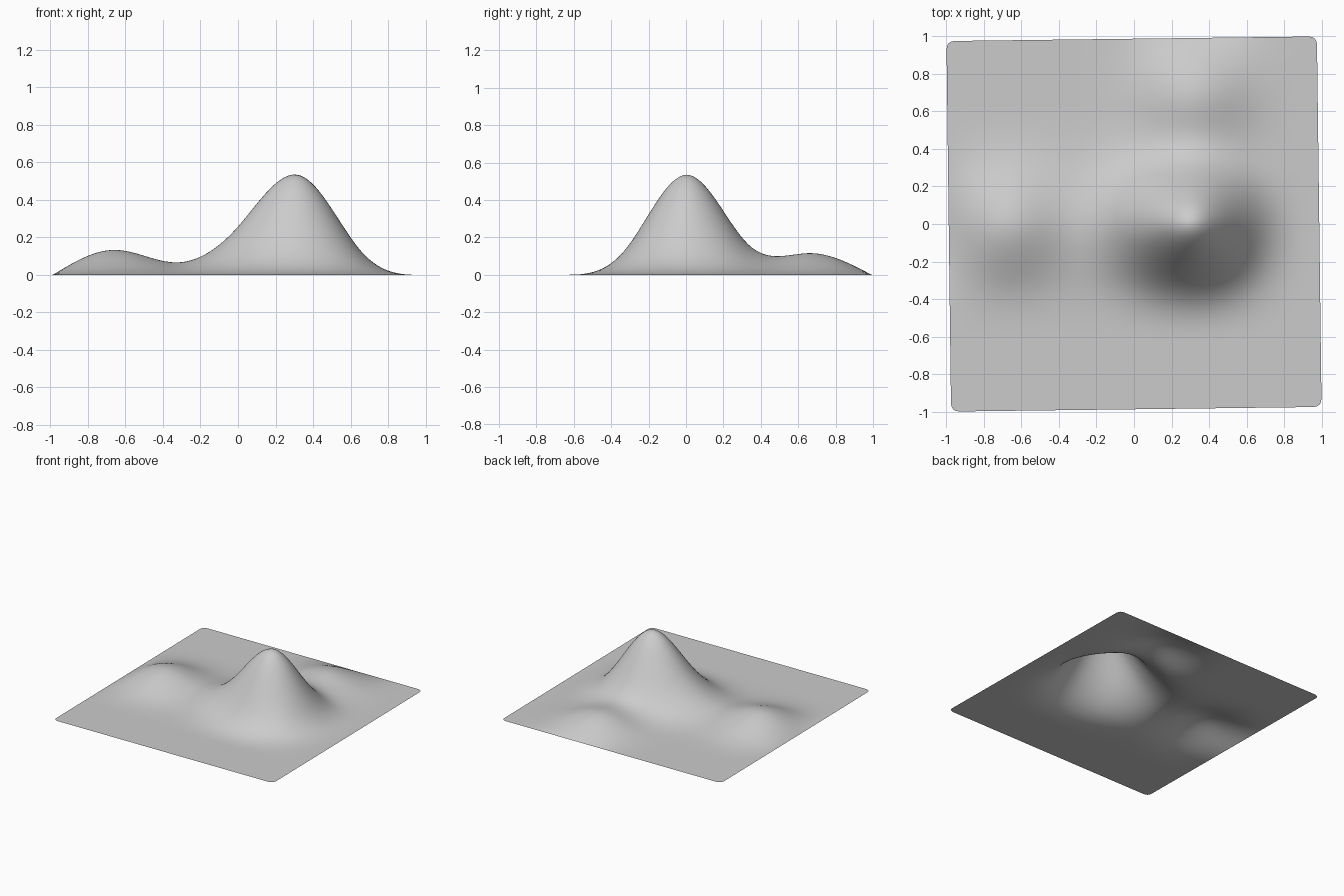
import bpy, bmesh, math
from mathutils import Vector

if "Cube" in bpy.data.objects:
    bpy.data.objects.remove(bpy.data.objects["Cube"])

A = 0.988            # half width of the sheet
STEP = A / 3         # coarse cage spacing (6 x 6 cells)
# raised cage points: (column, row) -> height
PEAKS = {(1, 0): 1.12, (0, 0): 0.30, (-2, 0): 0.30, (1, 2): 0.26}

# coarse terrain cage
bm = bmesh.new()
bmesh.ops.create_grid(bm, x_segments=6, y_segments=6, size=A)
for v in bm.verts:
    v.co.z = PEAKS.get((round(v.co.x / STEP), round(v.co.y / STEP)), 0.0)
mesh = bpy.data.meshes.new("terrain_sheet")
bm.to_mesh(mesh)
bm.free()
terrain = bpy.data.objects.new("terrain_sheet", mesh)
bpy.context.collection.objects.link(terrain)
bpy.context.view_layer.objects.active = terrain
terrain.select_set(True)

# smooth hills
sub = terrain.modifiers.new("smooth_hills", "SUBSURF")
sub.levels = sub.render_levels = 4
sub.boundary_smooth = "PRESERVE_CORNERS"
bpy.ops.object.modifier_apply(modifier=sub.name)

# small rounded corners, then a slight turn of the whole sheet
R = 0.04
for v in terrain.data.vertices:
    dx, dy = abs(v.co.x) - (A - R), abs(v.co.y) - (A - R)
    if dx > 0 and dy > 0 and math.hypot(dx, dy) > R:
        d = Vector((dx, dy)).normalized() * R
        v.co.x = math.copysign(A - R + d.x, v.co.x)
        v.co.y = math.copysign(A - R + d.y, v.co.y)
terrain.rotation_euler.z = 0.0125
bpy.ops.object.transform_apply(location=False, rotation=True, scale=False)
bpy.ops.object.shade_smooth()
